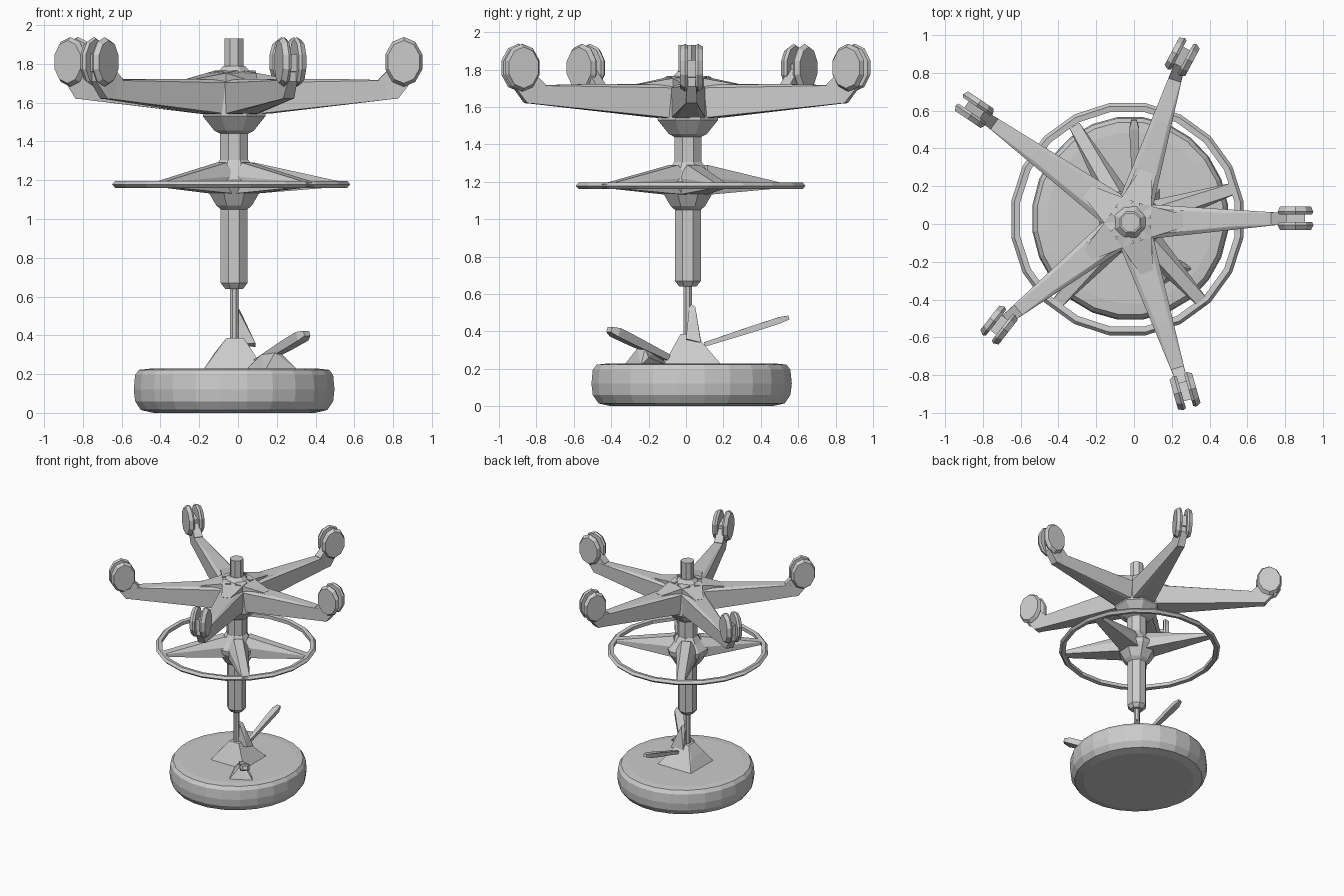
import bpy, bmesh
from math import sin, cos, pi, radians, atan2, hypot
from mathutils import Matrix, Vector

if "Cube" in bpy.data.objects:
    bpy.data.objects.remove(bpy.data.objects["Cube"])

CX, CY = -0.02, 0.01   # column axis


def finish(name, bm, matrix=None):
    if matrix:
        bmesh.ops.transform(bm, matrix=matrix, verts=bm.verts)
    bmesh.ops.recalc_face_normals(bm, faces=bm.faces)
    me = bpy.data.meshes.new(name)
    bm.to_mesh(me)
    bm.free()
    ob = bpy.data.objects.new(name, me)
    bpy.context.collection.objects.link(ob)
    return ob


def lathe(name, profile, sides, centre, scale_y=1.0, closed=False):
    """Faceted revolve of (radius, z) points; open profiles get end caps."""
    bm = bmesh.new()
    rings = []
    for r, z in profile:
        rings.append([bm.verts.new((centre[0] + r * cos(2 * pi * (i + .5) / sides),
                                    centre[1] + scale_y * r * sin(2 * pi * (i + .5) / sides), z))
                      for i in range(sides)])
    pairs = list(zip(rings, rings[1:]))
    if closed:
        pairs.append((rings[-1], rings[0]))
    for a, b in pairs:
        for i in range(sides):
            j = (i + 1) % sides
            bm.faces.new((a[i], a[j], b[j], b[i]))
    if not closed:
        bm.faces.new(rings[0])
        bm.faces.new(rings[-1])
    return finish(name, bm)


def hull(name, points, matrix=None):
    bm = bmesh.new()
    for p in points:
        bm.verts.new(p)
    bmesh.ops.convex_hull(bm, input=bm.verts)
    return finish(name, bm, matrix)


def section(r, half, z0, z1, y=0.0):
    return [(r, y + s * half, z) for s in (-1, 1) for z in (z0, z1)]


def placed(angle, x=CX, y=CY):
    return Matrix.Translation((x, y, 0)) @ Matrix.Rotation(angle, 4, 'Z')


# Round cushion
lathe("seat_cushion", [(.42, 0), (.485, .015), (.515, .06), (.522, .12), (.515, .195),
                       (.495, .222), (.44, .228)], 24, (-.02, .03), 1.035)

# Mounting plate and tapered mechanism housing
hull("seat_mount", [(x, y, .22) for x in (-.18, .14) for y in (-.12, .19)] +
     [(-.12, -.06, .31), (.08, -.06, .31), (-.12, .1, .31), (.08, .1, .31)] +
     [(x, y, .385) for x in (-.06, .03) for y in (-.03, .05)])
hull("mount_fin", [(-.01, .02, .55), (.01, .05, .53), (.09, .0, .36), (.09, .08, .34),
                   (-.03, .0, .35), (-.03, .08, .35)])
hull("lever_bracket", [(.04, -.1, .22), (.31, -.24, .22), (.14, -.33, .22), (.26, -.2, .26),
                       (.12, -.16, .3), (.19, -.26, .31), (.22, -.22, .31)])


# Two adjusting levers with flattened paddle ends
def lever(name, start, end, w0, w1, t):
    a, b = Vector(start), Vector(end)
    side = (b - a).cross(Vector((0, 0, 1))).normalized()
    up = side.cross(b - a).normalized()
    pts = []
    for f, w, h in ((0, w0, t * .7), (.6, w1 * .85, t), (.9, w1, t), (1, w1 * .55, t * .6)):
        p = a.lerp(b, f)
        pts += [p + side * s * w + up * u * h for s in (-1, 1) for u in (-1, 1)]
    hull(name, pts)


lever("front_lever", (.1, -.1, .26), (.355, -.41, .41), .018, .035, .024)
lever("back_lever", (.01, .1, .33), (.0, .55, .475), .012, .026, .017)

# Gas column, foot ring hub and base hub
lathe("thin_rod", [(.024, .3), (.024, .68)], 8, (CX, CY))
lathe("lower_column", [(.05, .64), (.075, .67), (.075, 1.1)], 8, (CX, CY))
lathe("ring_hub", [(.075, 1.05), (.1, 1.07), (.16, 1.165), (.165, 1.2), (.11, 1.26), (.08, 1.305)],
      8, (CX, CY))
lathe("upper_column", [(.078, 1.25), (.078, 1.46)], 8, (CX, CY))
lathe("base_hub", [(.078, 1.44), (.11, 1.455), (.175, 1.53), (.16, 1.7), (.115, 1.73), (.06, 1.79)],
      8, (CX, CY))
lathe("top_stub", [(.053, 1.75), (.053, 1.93)], 8, (CX, CY))

# Foot ring with tapering spokes
RX, RY = -.035, .025
lathe("foot_ring", [(.575, 1.165), (.605, 1.16), (.622, 1.178), (.605, 1.197), (.575, 1.193)],
      20, (RX, RY), closed=True)
for k, deg in enumerate((18, 120, 228, 312)):
    hull(f"ring_spoke_{k}", section(.08, .08, 1.13, 1.22) + section(.1, .035, 1.22, 1.29) +
         section(.2, .02, 1.18, 1.255) + section(.3, .04, 1.165, 1.2) + section(.59, .03, 1.168, 1.188),
         placed(radians(deg)))

# Five star arms, each with a yoke and twin caster wheels (caster centre, wheel heading)
casters = [((.855, .03), 0), ((.255, .885), 62), ((-.845, .605), 146),
           ((-.715, -.535), 232), ((.27, -.885), 286)]
for k, ((x, y), heading) in enumerate(casters):
    dx, dy = x - CX, y - CY
    length, ang = hypot(dx, dy), atan2(dy, dx)
    end = length - .06
    m = placed(ang)
    hull(f"arm_{k}", section(.0, .1, 1.53, 1.7) + section(.2, .06, 1.545, 1.72) +
         section(end * .65, .035, 1.59, 1.722) + section(end, .03, 1.618, 1.715), m)
    hull(f"arm_shoulder_{k}", section(.05, .1, 1.65, 1.765) + section(.28, .035, 1.66, 1.722), m)
    hull(f"arm_end_{k}", section(end - .07, .034, 1.615, 1.72) + section(end + .03, .03, 1.62, 1.7) +
         section(length - .05, .03, 1.74, 1.8) + section(length + .04, .025, 1.71, 1.78), m)
    # wheels
    wm = placed(radians(heading), x, y)
    hull(f"caster_axle_{k}", section(-.05, .04, 1.74, 1.83) + section(.05, .04, 1.76, 1.85), wm)
    for s, side in ((-1, "right"), (1, "left")):
        pts = []
        for i in range(10):
            a = 2 * pi * (i + .5) / 10
            for off, r in ((.02, .92), (.035, 1.0), (.062, .86)):
                pts.append((.1 * r * cos(a), s * off, 1.81 + .128 * r * sin(a)))
        hull(f"caster_wheel_{k}_{side}", pts, wm)
